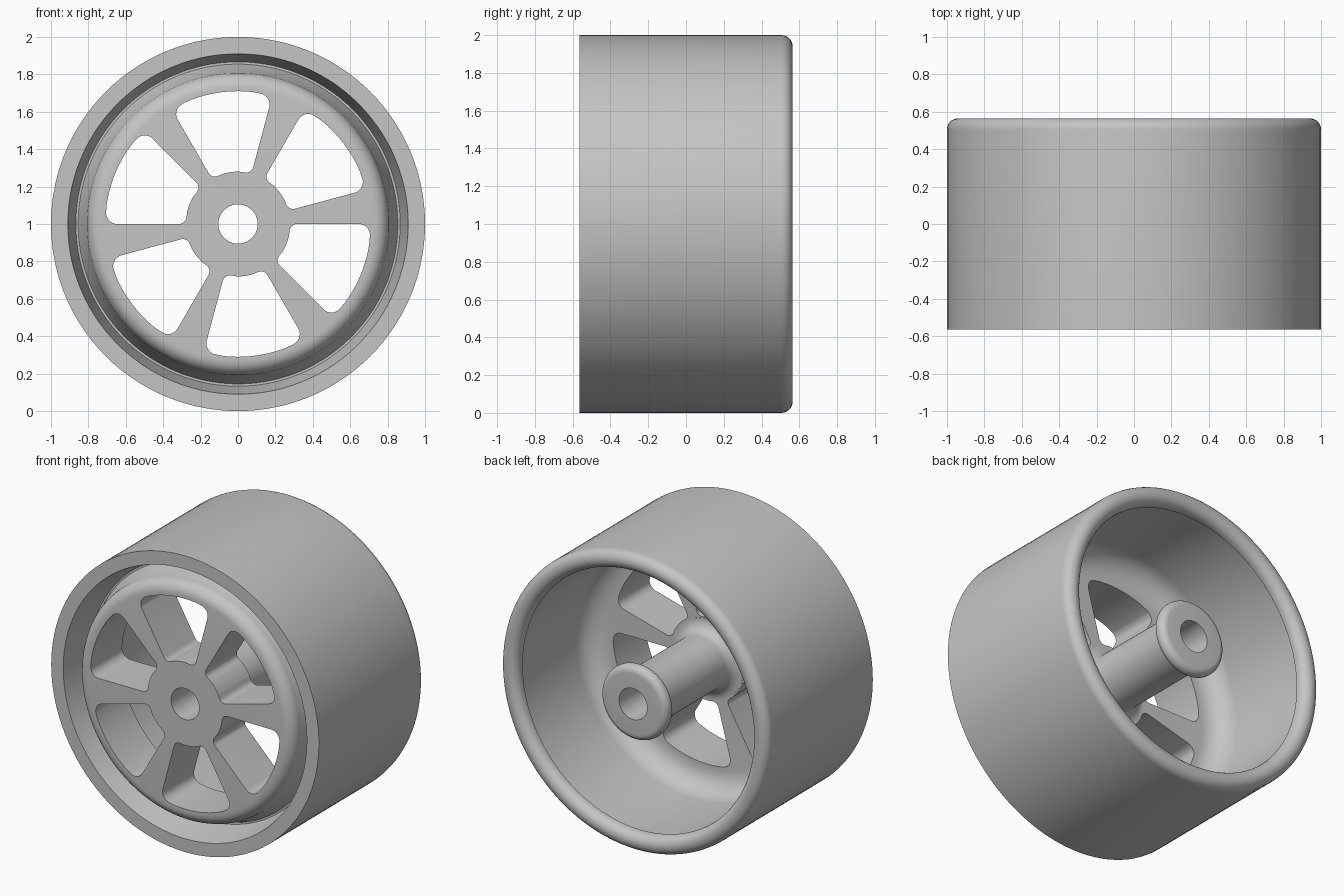
import bpy, bmesh, math
from mathutils import Vector

cube = bpy.data.objects.get("Cube")
if cube:
    bpy.data.objects.remove(cube, do_unlink=True)

FRONT, BACK, WEB_BACK = -0.565, 0.565, -0.23
SEGMENTS = 112

grey = bpy.data.materials.new("plain grey")
grey.use_nodes = True
grey.diffuse_color = (0.56, 0.56, 0.56, 1)
grey.node_tree.nodes["Principled BSDF"].inputs["Base Color"].default_value = (0.56, 0.56, 0.56, 1)


def rounded(points, steps=7):
    """Closed outline of (u, v, radius) corners with each corner filleted."""
    out = []
    for i, (u, v, radius) in enumerate(points):
        p = Vector((u, v))
        if radius == 0:
            out.append(p)
            continue
        a = (Vector(points[i - 1][:2]) - p).normalized()
        b = (Vector(points[(i + 1) % len(points)][:2]) - p).normalized()
        half = a.angle(b) / 2
        centre = p + (a + b).normalized() * radius / math.sin(half)
        start = p + a * radius / math.tan(half) - centre
        end = p + b * radius / math.tan(half) - centre
        turn = math.atan2(start.x * end.y - start.y * end.x, start.dot(end))
        for k in range(steps + 1):
            t = turn * k / steps
            c, s = math.cos(t), math.sin(t)
            out.append(centre + Vector((start.x * c - start.y * s, start.x * s + start.y * c)))
    return out


def finish(name, bm):
    bmesh.ops.remove_doubles(bm, verts=bm.verts, dist=0.0005)
    bmesh.ops.recalc_face_normals(bm, faces=bm.faces)
    mesh = bpy.data.meshes.new(name)
    bm.to_mesh(mesh)
    bm.free()
    mesh.materials.append(grey)
    obj = bpy.data.objects.new(name, mesh)
    bpy.context.collection.objects.link(obj)
    return obj


def lathe(name, corners):
    """Spin a closed (radius, y) profile around the wheel axis."""
    bm = bmesh.new()
    outline = rounded(corners)
    rings = []
    for i in range(SEGMENTS):
        a = math.tau * i / SEGMENTS
        rings.append([bm.verts.new((p.x * math.sin(a), p.y, 1 + p.x * math.cos(a))) for p in outline])
    for i, ring in enumerate(rings):
        after = rings[(i + 1) % SEGMENTS]
        for j in range(len(ring)):
            k = (j + 1) % len(ring)
            bm.faces.new((ring[j], ring[k], after[k], after[j]))
    return finish(name, bm)


def window_cutter(start, inner=0.28, outer=0.71, sweep=45):
    """Prism with a rounded ring-sector outline."""
    def at(radius, t, fillet=0):
        a = math.radians(start + sweep * t)
        return (radius * math.cos(a), radius * math.sin(a), fillet)
    corners = [at(inner, 0, 0.04), at(outer, 0, 0.06)]
    corners += [at(outer, 0.2 + 0.06 * k) for k in range(11)]
    corners += [at(outer, 1, 0.06), at(inner, 1, 0.04)]
    corners += [at(inner, 0.7 - 0.1 * k) for k in range(5)]
    bm = bmesh.new()
    face = bm.faces.new([bm.verts.new((p.x, FRONT - 0.1, 1 + p.y)) for p in rounded(corners)])
    extruded = bmesh.ops.extrude_face_region(bm, geom=[face])
    moved = [v for v in extruded["geom"] if isinstance(v, bmesh.types.BMVert)]
    bmesh.ops.translate(bm, verts=moved, vec=(0, 0.7, 0))
    return finish("window_cutter", bm)


# Barrel, tapered front groove and spoked disc in one turned section
rim = lathe("rim_and_spokes", [
    (0.17, FRONT, 0),
    (0.8, FRONT, 0.08),
    (0.81, FRONT + 0.1, 0),
    (0.855, FRONT + 0.22, 0),
    (0.867, FRONT + 0.22, 0),
    (0.91, FRONT, 0),
    (1.0, FRONT, 0),
    (1.0, BACK, 0.06),
    (0.877, BACK, 0.06),
    (0.877, BACK - 0.075, 0),
    (0.885, BACK - 0.075, 0),
    (0.885, WEB_BACK, 0.15),
    (0.17, WEB_BACK, 0),
])

# Six openings between the spokes
cutters = [window_cutter(15 + 60 * i) for i in range(6)]
for cutter in cutters:
    mod = rim.modifiers.new("window", 'BOOLEAN')
    mod.operation = 'DIFFERENCE'
    mod.solver = 'EXACT'
    mod.object = cutter
bpy.context.view_layer.update()
evaluated = rim.evaluated_get(bpy.context.evaluated_depsgraph_get())
cut_mesh = bpy.data.meshes.new_from_object(evaluated)
rim.modifiers.clear()
rim.data = cut_mesh
for cutter in cutters:
    bpy.data.objects.remove(cutter, do_unlink=True)

# Axle tube flared into the spokes, with a rounded flange at the back
hub = lathe("hub_tube", [
    (0.105, FRONT, 0),
    (0.17, FRONT, 0),
    (0.17, WEB_BACK - 0.01, 0),
    (0.27, WEB_BACK - 0.01, 0),
    (0.27, WEB_BACK + 0.002, 0),
    (0.185, WEB_BACK + 0.002, 0.08),
    (0.185, BACK - 0.08, 0.01),
    (0.25, BACK - 0.08, 0.03),
    (0.25, BACK, 0.045),
    (0.105, BACK, 0),
])

for obj in (rim, hub):
    bpy.ops.object.select_all(action='DESELECT')
    obj.select_set(True)
    bpy.context.view_layer.objects.active = obj
    bpy.ops.object.shade_smooth_by_angle(angle=math.radians(30))
